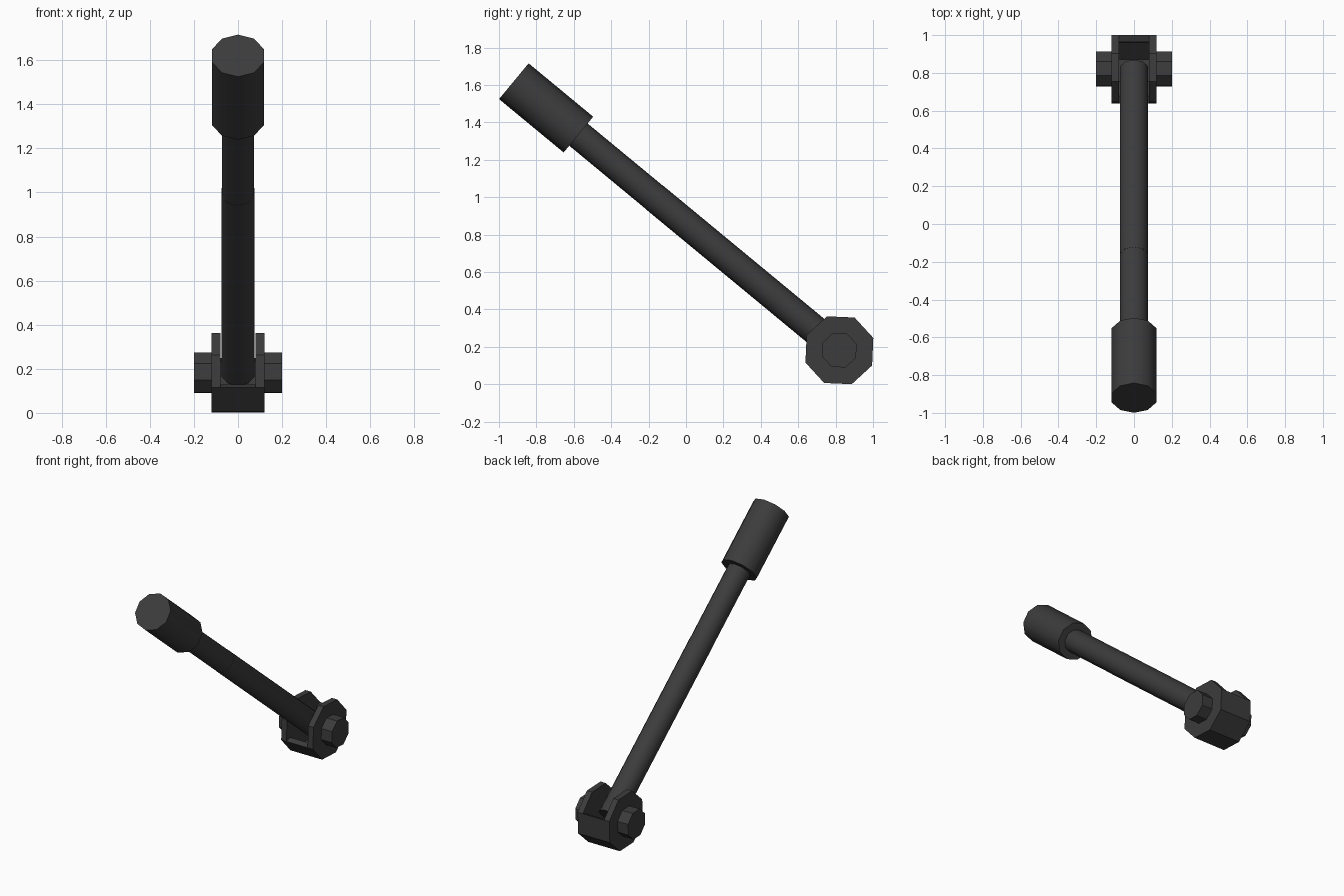
import bpy
import math
from mathutils import Vector

cube = bpy.data.objects.get("Cube")
if cube:
    bpy.data.objects.remove(cube, do_unlink=True)

metal = bpy.data.materials.new("dark_grey_metal")
metal.use_nodes = True
grey = (0.045, 0.045, 0.045, 1)
metal.diffuse_color = grey
metal.node_tree.nodes["Principled BSDF"].inputs["Base Color"].default_value = grey

PIVOT = Vector((0, 0.82, 0.182))
TIP = Vector((0, -0.92, 1.62))
AXIS = (TIP - PIVOT).normalized()
SIDE = Vector((1, 0, 0))
UP = SIDE.cross(AXIS)
HUB_TURN = math.radians(20)
HUB_RADIUS = 0.193


def extrude(name, profile, offset, smooth=False):
    """Extrude a closed outline of points along an offset and cap both ends."""
    n = len(profile)
    verts = profile + [p + offset for p in profile]
    faces = [(i, (i + 1) % n, (i + 1) % n + n, i + n) for i in range(n)]
    faces += [tuple(reversed(range(n))), tuple(range(n, 2 * n))]
    mesh = bpy.data.meshes.new(name)
    mesh.from_pydata(verts, [], faces)
    mesh.materials.append(metal)
    obj = bpy.data.objects.new(name, mesh)
    bpy.context.collection.objects.link(obj)
    bpy.ops.object.select_all(action="DESELECT")
    obj.select_set(True)
    bpy.context.view_layer.objects.active = obj
    bpy.ops.object.mode_set(mode="EDIT")
    bpy.ops.mesh.select_all(action="SELECT")
    bpy.ops.mesh.normals_make_consistent(inside=False)
    bpy.ops.object.mode_set(mode="OBJECT")
    if smooth:
        bpy.ops.object.shade_smooth_by_angle(angle=math.radians(40))
    return obj


def bar(name, start, end, radius, sides=10):
    """Round bar lying along the lever axis, measured from the pivot."""
    ring = []
    for i in range(sides):
        a = 2 * math.pi * i / sides
        ring.append(PIVOT + AXIS * start + (UP * math.cos(a) + SIDE * math.sin(a)) * radius)
    return extrude(name, ring, AXIS * (end - start), True)


def hub_point(x, radius, step):
    a = HUB_TURN + step * math.pi / 4
    return PIVOT + Vector((x, radius * math.cos(a), radius * math.sin(a)))


# Lever
bar("lower_rod", 0, 1.285, 0.078)
bar("upper_rod", 1.285, 1.83, 0.077)
bar("grip", 1.81, 2.258, 0.124)

# Bracket cheeks and bolt heads on both sides
for side, s in (("left", 1), ("right", -1)):
    cheek = [hub_point(s * 0.08, HUB_RADIUS, i) for i in range(8)]
    extrude(side + "_cheek", cheek, SIDE * s * 0.04)
    bolt = [hub_point(s * 0.12, 0.098, i) for i in range(8)]
    extrude(side + "_bolt", bolt, SIDE * s * 0.08)

# Curved web joining the cheeks below the rod
outer = [hub_point(-0.08, HUB_RADIUS, -i) for i in range(5)]
inner = [hub_point(-0.08, HUB_RADIUS * 0.79, -i) for i in reversed(range(5))]
extrude("bracket_web", outer + inner, SIDE * 0.16)
